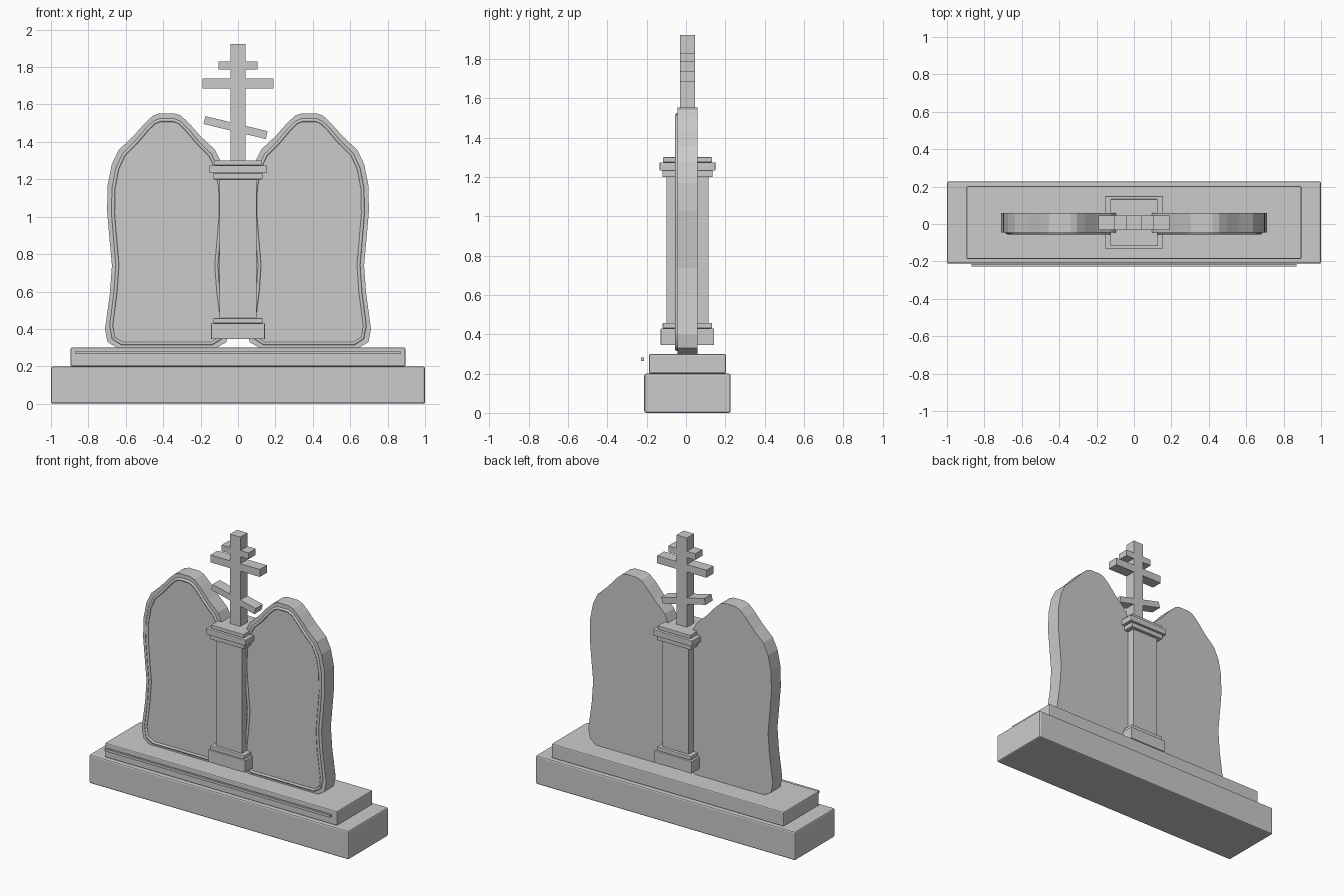
import bpy, bmesh, math

if "Cube" in bpy.data.objects:
    bpy.data.objects.remove(bpy.data.objects["Cube"])

CY = 0.0075  # shared centre line of all main parts


def box(name, x, y, z, bevel=0.0, tilt=0.0):
    """Box from (min, max) ranges, optional edge bevel and tilt about Y."""
    bm = bmesh.new()
    bmesh.ops.create_cube(bm, size=1)
    bmesh.ops.scale(bm, vec=(x[1] - x[0], y[1] - y[0], z[1] - z[0]), verts=bm.verts)
    if bevel:
        bmesh.ops.bevel(bm, geom=bm.edges[:], offset=bevel, segments=2,
                        profile=0.5, affect='EDGES')
    me = bpy.data.meshes.new(name)
    bm.to_mesh(me)
    bm.free()
    ob = bpy.data.objects.new(name, me)
    ob.location = (sum(x) / 2, sum(y) / 2, sum(z) / 2)
    ob.rotation_euler.y = tilt
    bpy.context.collection.objects.link(ob)
    return ob


def block(name, hx, hy, z0, z1, bevel=0.0):
    return box(name, (-hx, hx), (CY - hy, CY + hy), (z0, z1), bevel)


def outline(half, cx, y):
    """Closed loop from a half profile mirrored about x = cx."""
    loop = [(cx + h, y, z) for h, z in half]
    return loop + [(cx - h, y, z) for h, z in reversed(half)]


# Stepped base with a thin strip along the front
block("base", 1.0, 0.22, 0.0, 0.2, 0.01)
block("upper_step", 0.895, 0.195, 0.2, 0.3, 0.007)
box("front_strip", (-0.87, 0.87), (-0.228, -0.213), (0.265, 0.282))

# Twin slabs: half profile as (half width, height)
half = [(0.04, 1.553), (0.075, 1.54), (0.118, 1.50), (0.18, 1.43), (0.257, 1.358),
        (0.295, 1.28), (0.317, 1.17), (0.32, 1.03), (0.307, 0.88), (0.294, 0.74),
        (0.305, 0.59), (0.331, 0.40), (0.318, 0.33), (0.267, 0.30)]
trim_half = [(h * 0.9, 0.322 + (z - 0.30) * 0.953) for h, z in half]

for side, cx in (("left", -0.38), ("right", 0.38)):
    bm = bmesh.new()
    front = bm.faces.new([bm.verts.new(p) for p in outline(half, cx, CY - 0.052)])
    ext = bmesh.ops.extrude_face_region(bm, geom=[front], use_keep_orig=True)
    verts = [g for g in ext["geom"] if isinstance(g, bmesh.types.BMVert)]
    bmesh.ops.translate(bm, vec=(0, 0.104, 0), verts=verts)
    bmesh.ops.recalc_face_normals(bm, faces=bm.faces)
    me = bpy.data.meshes.new(side + "_slab")
    bm.to_mesh(me)
    bm.free()
    bpy.context.collection.objects.link(bpy.data.objects.new(side + "_slab", me))

    # Thin raised trim following the slab outline
    cu = bpy.data.curves.new(side + "_trim", 'CURVE')
    cu.dimensions = '3D'
    cu.bevel_depth = 0.01
    cu.bevel_resolution = 1
    pts = outline(trim_half, cx, CY - 0.053)
    sp = cu.splines.new('POLY')
    sp.points.add(len(pts) - 1)
    for p, co in zip(sp.points, pts):
        p.co = (*co, 1)
    sp.use_cyclic_u = True
    bpy.context.collection.objects.link(bpy.data.objects.new(side + "_trim", cu))

# Central pillar: plinth, shaft and stepped capital
block("pillar_plinth", 0.144, 0.136, 0.345, 0.43, 0.004)
block("plinth_moulding", 0.131, 0.126, 0.43, 0.458, 0.004)
block("pillar_shaft", 0.1, 0.106, 0.44, 1.21)
block("capital_lower", 0.132, 0.127, 1.20, 1.233, 0.003)
block("capital_middle", 0.153, 0.142, 1.233, 1.275, 0.004)
block("capital_top", 0.126, 0.125, 1.275, 1.301, 0.003)

# Three-barred cross
block("cross_post", 0.04, 0.039, 1.30, 1.923)
block("cross_top_bar", 0.104, 0.039, 1.787, 1.83)
block("cross_main_bar", 0.19, 0.039, 1.686, 1.738)
box("cross_slanted_bar", (-0.184, 0.158), (CY - 0.039, CY + 0.039),
    (1.455, 1.498), tilt=math.radians(13.6))
